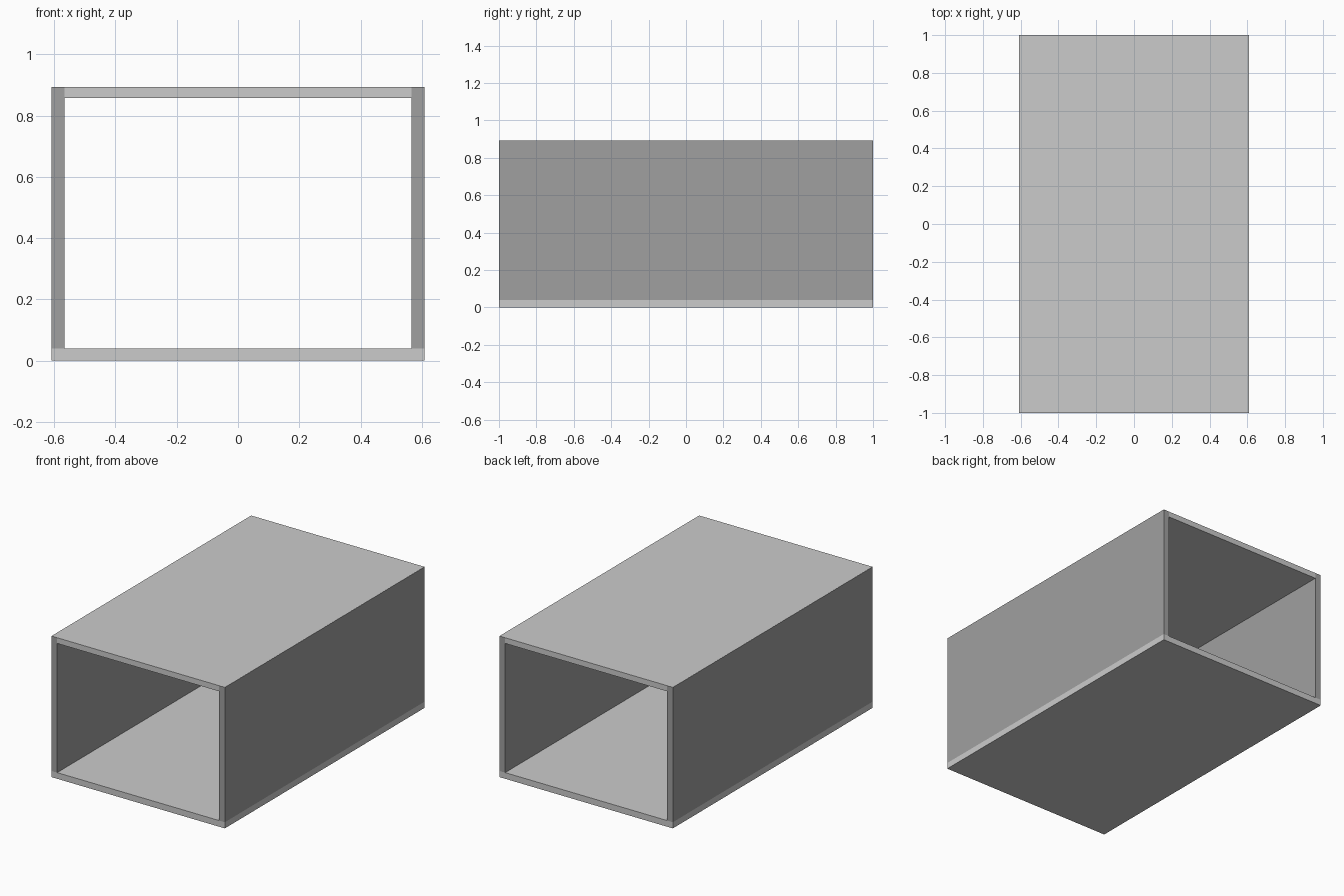
import bpy

if "Cube" in bpy.data.objects:
    bpy.data.objects.remove(bpy.data.objects["Cube"])

W, L, H, T = 0.608, 1.0, 0.893, 0.039   # half width, half length, height, panel thickness

dark = bpy.data.materials.new("dark_grey")
dark.diffuse_color = (0.35, 0.35, 0.35, 1)
dark.use_nodes = True
dark.node_tree.nodes["Principled BSDF"].inputs["Base Color"].default_value = dark.diffuse_color


def panel(name, x0, x1, y, z0, z1, mat=None):
    bpy.ops.mesh.primitive_cube_add(size=1, location=((x0 + x1) / 2, 0, (z0 + z1) / 2))
    ob = bpy.context.object
    ob.name = name
    ob.scale = (x1 - x0, 2 * y, z1 - z0)
    bpy.ops.object.transform_apply(location=False, rotation=False, scale=True)
    if mat:
        ob.data.materials.append(mat)
    return ob


# Floor and roof slabs; the roof is a hair inset so the walls show at its ends
panel("floor_panel", -W, W, L, 0, T)
panel("roof_panel", -W + 0.0005, W - 0.0005, L - 0.0005, H - 0.036, H)

# Dark side walls standing on the floor
panel("left_wall", -W, -W + 0.041, L, T, H - 0.0005, dark)
panel("right_wall", W - 0.041, W, L, T, H - 0.0005, dark)
